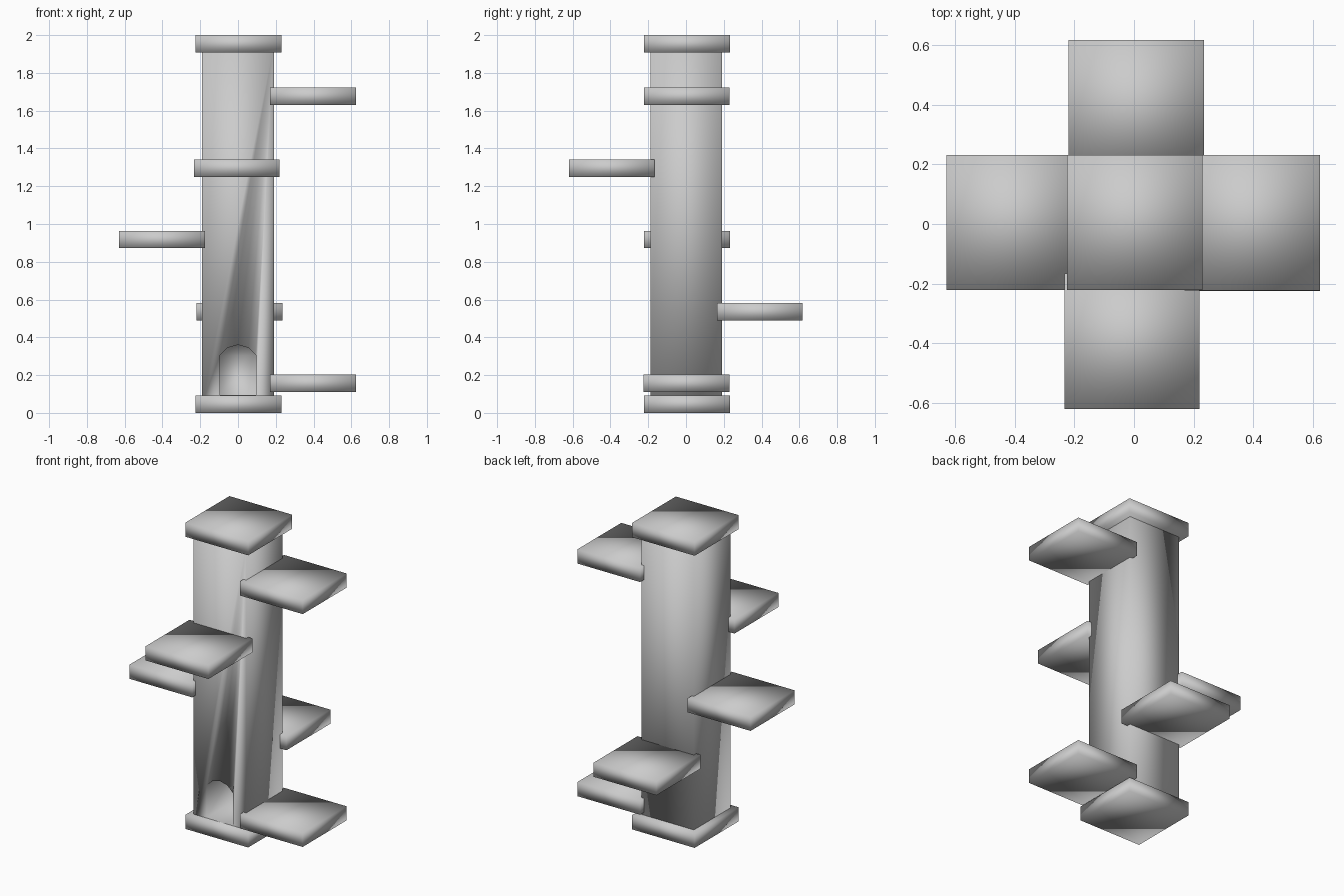
import bpy, bmesh

if "Cube" in bpy.data.objects:
    bpy.data.objects.remove(bpy.data.objects["Cube"])


def smooth(obj):
    for p in obj.data.polygons:
        p.use_smooth = True


def box(name, x0, x1, y0, y1, z0, z1):
    bpy.ops.mesh.primitive_cube_add(size=1, location=((x0 + x1) / 2, (y0 + y1) / 2, (z0 + z1) / 2))
    o = bpy.context.object
    o.name = name
    o.scale = (x1 - x0, y1 - y0, z1 - z0)
    bpy.ops.object.transform_apply(location=False, rotation=False, scale=True)
    smooth(o)
    return o


def slab(name, cx, cy, z0):
    h = 0.227
    return box(name, cx - h, cx + h, cy - h, cy + h, z0, z0 + 0.092)


# square post
post = box("post", -0.19, 0.19, -0.187, 0.19, 0.05, 1.95)

# arched doorway cutter
profile = [(-0.095, 0.096), (0.095, 0.096), (0.095, 0.305), (0.055, 0.345),
           (0, 0.36), (-0.055, 0.345), (-0.095, 0.305)]
bm = bmesh.new()
face = bm.faces.new([bm.verts.new((x, -0.3, z)) for x, z in profile])
new = bmesh.ops.extrude_face_region(bm, geom=[face])["geom"]
bmesh.ops.translate(bm, vec=(0, 0.41, 0), verts=[g for g in new if isinstance(g, bmesh.types.BMVert)])
bmesh.ops.recalc_face_normals(bm, faces=bm.faces)
mesh = bpy.data.meshes.new("door_cutter")
bm.to_mesh(mesh)
bm.free()
cutter = bpy.data.objects.new("door_cutter", mesh)
bpy.context.collection.objects.link(cutter)
smooth(cutter)

# cut the doorway into the post
mod = post.modifiers.new("doorway", 'BOOLEAN')
mod.operation = 'DIFFERENCE'
mod.solver = 'EXACT'
mod.object = cutter
bpy.context.view_layer.objects.active = post
bpy.ops.object.modifier_apply(modifier=mod.name)
bpy.data.objects.remove(cutter)

# base and cap
slab("base", 0.002, 0.005, 0.0)
slab("cap", 0.002, 0.005, 1.908)

# platforms spiralling up the post
steps = [(0.397, 0.003, 0.11), (0.008, 0.391, 0.489), (-0.402, 0.005, 0.872),
         (-0.007, -0.393, 1.25), (0.397, 0.004, 1.63)]
for i, (x, y, z) in enumerate(steps):
    slab(f"platform_{i + 1}", x, y, z)
